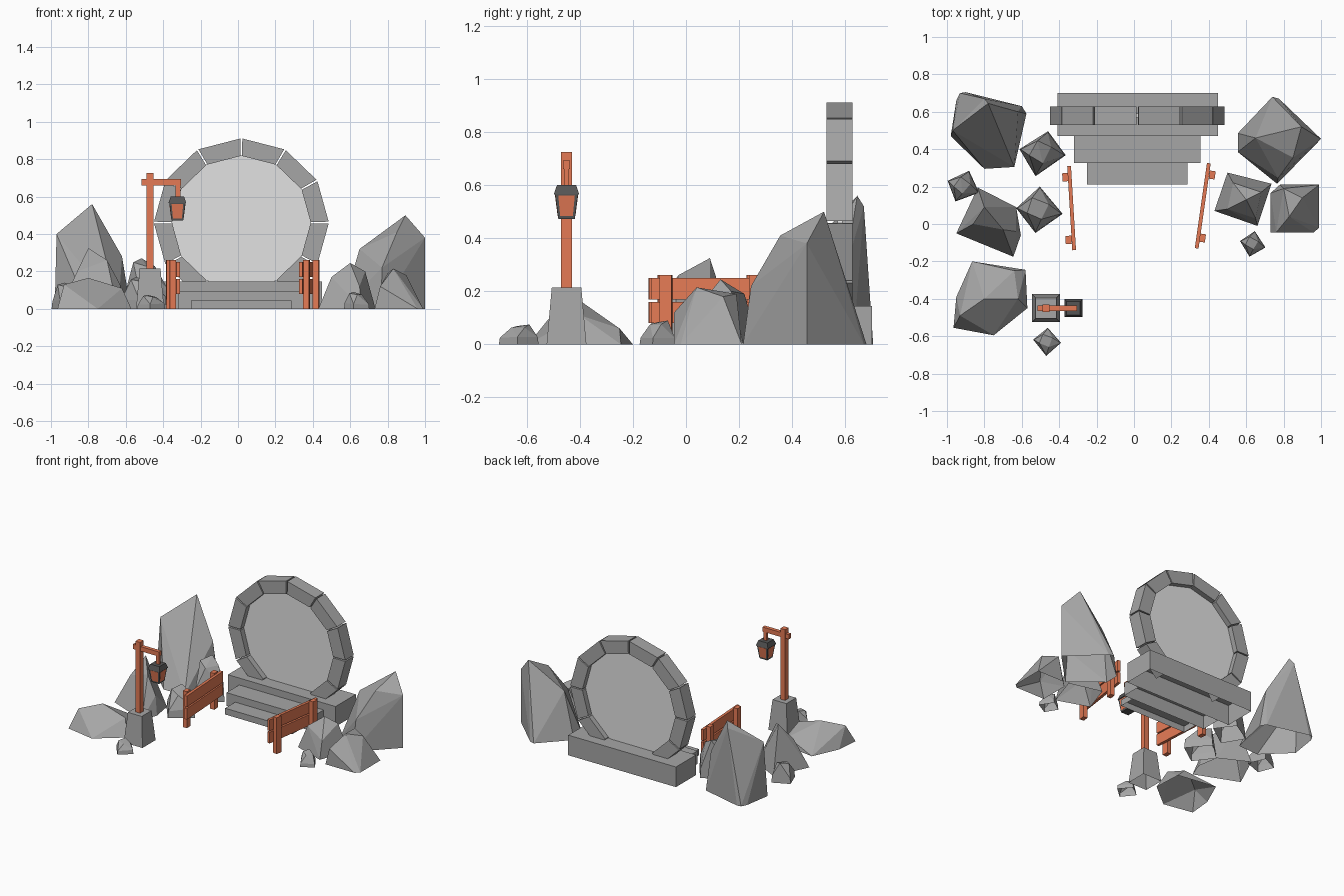
import bpy, bmesh, math, random
from mathutils import Vector, Matrix

if "Cube" in bpy.data.objects:
    bpy.data.objects.remove(bpy.data.objects["Cube"])

random.seed(4)

def material(name, color):
    m = bpy.data.materials.new(name)
    m.diffuse_color = (*color, 1)
    m.use_nodes = True
    m.node_tree.nodes["Principled BSDF"].inputs["Base Color"].default_value = m.diffuse_color
    return m

STONE = material("stone grey", (0.38, 0.38, 0.38))
PORTAL = material("pale grey", (0.76, 0.76, 0.76))
WOOD = material("orange wood", (0.78, 0.195, 0.09))
METAL = material("dark metal", (0.09, 0.09, 0.09))

def finish(name, bm, mat, hollow=False):
    bmesh.ops.recalc_face_normals(bm, faces=bm.faces)
    if hollow:  # open underside for parts standing on the ground
        under = [f for f in bm.faces if all(v.co.z < 1e-4 for v in f.verts)]
        bmesh.ops.delete(bm, geom=under, context='FACES')
    me = bpy.data.meshes.new(name)
    bm.to_mesh(me)
    bm.free()
    me.materials.append(mat)
    ob = bpy.data.objects.new(name, me)
    bpy.context.collection.objects.link(ob)
    return ob

def box(name, lo, hi, mat, taper=1.0, spin=0.0, hollow=False):
    """Box between two corners; taper scales the top, spin turns it about z."""
    bm = bmesh.new()
    bmesh.ops.create_cube(bm, size=1)
    lo, hi = Vector(lo), Vector(hi)
    mid, size = (lo + hi) / 2, hi - lo
    for v in bm.verts:
        k = taper if v.co.z > 0 else 1
        v.co = Vector((v.co.x * size.x * k, v.co.y * size.y * k, v.co.z * size.z))
    bm.transform(Matrix.Translation(mid) @ Matrix.Rotation(spin, 4, 'Z'))
    return finish(name, bm, mat, hollow)

def hull(name, points, mat, hollow=False):
    bm = bmesh.new()
    for p in points:
        bm.verts.new(p)
    r = bmesh.ops.convex_hull(bm, input=bm.verts)
    junk = {g for g in r["geom_interior"] + r["geom_unused"] if isinstance(g, bmesh.types.BMVert)}
    bmesh.ops.delete(bm, geom=list(junk), context='VERTS')
    bmesh.ops.dissolve_limit(bm, angle_limit=math.radians(6), verts=bm.verts, edges=bm.edges)
    return finish(name, bm, mat, hollow)

def rock(name, foot, tops):
    hull(name, [(x, y, 0) for x, y in foot] + tops, STONE, hollow=True)

def small_rock(name, x, y, r, h, spin):
    """Four-cornered boulder with a low waist and a broad tilted top."""
    pts = []
    for i in range(4):
        a = math.radians(spin + 90 * i + random.uniform(-8, 8))
        c, s = math.cos(a) * r, math.sin(a) * r
        pts += [(x + c, y + s, 0), (x + c * .95, y + s * .95, h * random.uniform(.25, .4))]
        c, s = math.cos(a + .5) * r * .5, math.sin(a + .5) * r * .5
        pts.append((x + c - r * .08, y + s + r * .08, h * (1 - .08 * min(i, 2))))
    hull(name, pts, STONE, hollow=True)

def prism(name, pts, y0, y1, mat):
    """Outline in x-z pushed through from y0 to y1."""
    hull(name, [(x, y, z) for x, z in pts for y in (y0, y1)], mat)

# stepped platform
box("platform", (-.41, .47, 0), (.45, .70, .145), STONE, hollow=True)
box("middle_step", (-.32, .325, 0), (.355, .47, .095), STONE, hollow=True)
box("lower_step", (-.25, .21, 0), (.285, .325, .045), STONE, hollow=True)

# stone ring and the pale disc inside it
CX, CZ, RO, RI, SQUASH = .018, .461, .467, .37, .963
def polar(r, deg):
    a = math.radians(deg)
    return (CX + r * math.cos(a), CZ + r * SQUASH * math.sin(a))

for i in range(-2, 8):
    a, b = i * 30 + .6, i * 30 + 29.4
    prism(f"ring_stone_{i + 3}", [polar(RO, a), polar(RO, b), polar(RI, b), polar(RI, a)],
          .53, .627, STONE)
prism("portal_disc", [polar(RI + .003, i * 30) for i in range(12)], .57, .59, PORTAL)

# fences: two planks on two posts, running from a to b
def fence(name, a, b, posts):
    a, b = Vector(a), Vector(b)
    mid, d = (a + b) / 2, b - a
    spin, half = math.atan2(-d.x, d.y), d.length / 2
    for n, z in (("lower", .08), ("upper", .17)):
        box(f"{name}_{n}_plank", (mid.x - .01, mid.y - half, z),
            (mid.x + .01, mid.y + half, z + .08), WOOD, spin=spin)
    for i, (x, y) in enumerate(posts):
        box(f"{name}_post_{i + 1}", (x - .016, y - .022, 0), (x + .016, y + .022, .262),
            WOOD, spin=spin)

fence("left_fence", (-.32, -.14), (-.347, .31), [(-.35, -.085), (-.367, .25)])
fence("right_fence", (.335, -.13), (.40, .325), [(.366, -.075), (.418, .262)])

# lamp post on a tapered pedestal
box("lamp_pedestal", (-.545, -.525, 0), (-.395, -.375, .215), STONE, taper=.74, hollow=True)
box("lamp_post", (-.49, -.47, .21), (-.452, -.43, .725), WOOD)
box("lamp_arm", (-.515, -.464, .66), (-.305, -.437, .693), WOOD)
box("lamp_hanger", (-.333, -.459, .59), (-.308, -.441, .665), WOOD)

# lantern: dark cap and frame, with an orange pane on each side
LX, LY = -.324, -.45
def lantern_part(name, x, y, r, z0, z1, taper, mat):
    return box(name, (x - r, y - r, z0), (x + r, y + r, z1), mat, taper)

lantern_part("lantern_cap", LX, LY, .048, .565, .60, .75, METAL)
lantern_part("lantern_frame", LX, LY, .031, .472, .568, 1.4, METAL)
for i in range(4):
    rot = Matrix.Rotation(i * math.pi / 2, 4, 'Z')
    pane = [(s * w, -d - k, z) for w, d, z in ((.024, .0325, .484), (.031, .0424, .560))
            for s in (-1, 1) for k in (-.003, .001)]
    hull(f"lantern_pane_{i + 1}", [Vector((LX, LY, 0)) + rot @ Vector(p) for p in pane], WOOD)

# large boulders: ground outline, then upper points
rock("back_left_boulder",
     [(-.93, .70), (-.90, .705), (-.60, .63), (-.575, .59), (-.64, .305), (-.80, .295),
      (-.98, .47), (-.95, .66)],
     [(-.78, .645, .56), (-.80, .67, .52), (-.97, .50, .40), (-.62, .60, .28)])
rock("back_right_boulder",
     [(.74, .68), (.775, .67), (1.0, .455), (.765, .215), (.555, .385), (.555, .485)],
     [(.895, .52, .50), (1.0, .455, .38), (.85, .355, .41), (.65, .46, .32), (.77, .245, .22)])
rock("mid_left_boulder",
     [(-.835, .195), (-.63, .09), (-.605, -.06), (-.645, -.175), (-.95, -.05), (-.87, .12)],
     [(-.80, .09, .325), (-.70, -.03, .26), (-.86, .0, .2), (-.63, -.04, .13)])
rock("front_left_boulder",
     [(-.865, -.20), (-.58, -.245), (-.57, -.45), (-.75, -.595), (-.965, -.555), (-.95, -.39)],
     [(-.93, -.49, .13), (-.80, -.40, .165), (-.62, -.40, .11), (-.64, -.25, .06)])
rock("inner_right_boulder",
     [(.50, .275), (.735, .215), (.66, -.01), (.43, .07)],
     [(.53, .22, .19), (.60, .13, .245), (.68, .17, .20), (.50, .08, .17), (.65, .03, .12)])
rock("outer_right_boulder",
     [(.73, .165), (.78, .21), (.99, .21), (.99, -.02), (.96, -.045), (.73, -.045)],
     [(.80, .19, .19), (.83, .04, .215), (.90, .14, .18), (.76, -.045, .12)])

# small rocks
small_rock("left_rock_rear", -.49, .375, .125, .27, 80)
small_rock("left_rock_front", -.505, .075, .125, .17, 85)
small_rock("left_edge_rock", -.912, .20, .09, .14, 65)
small_rock("right_pebble", .635, -.107, .07, .09, 75)
small_rock("front_pebble", -.465, -.63, .075, .075, 80)
